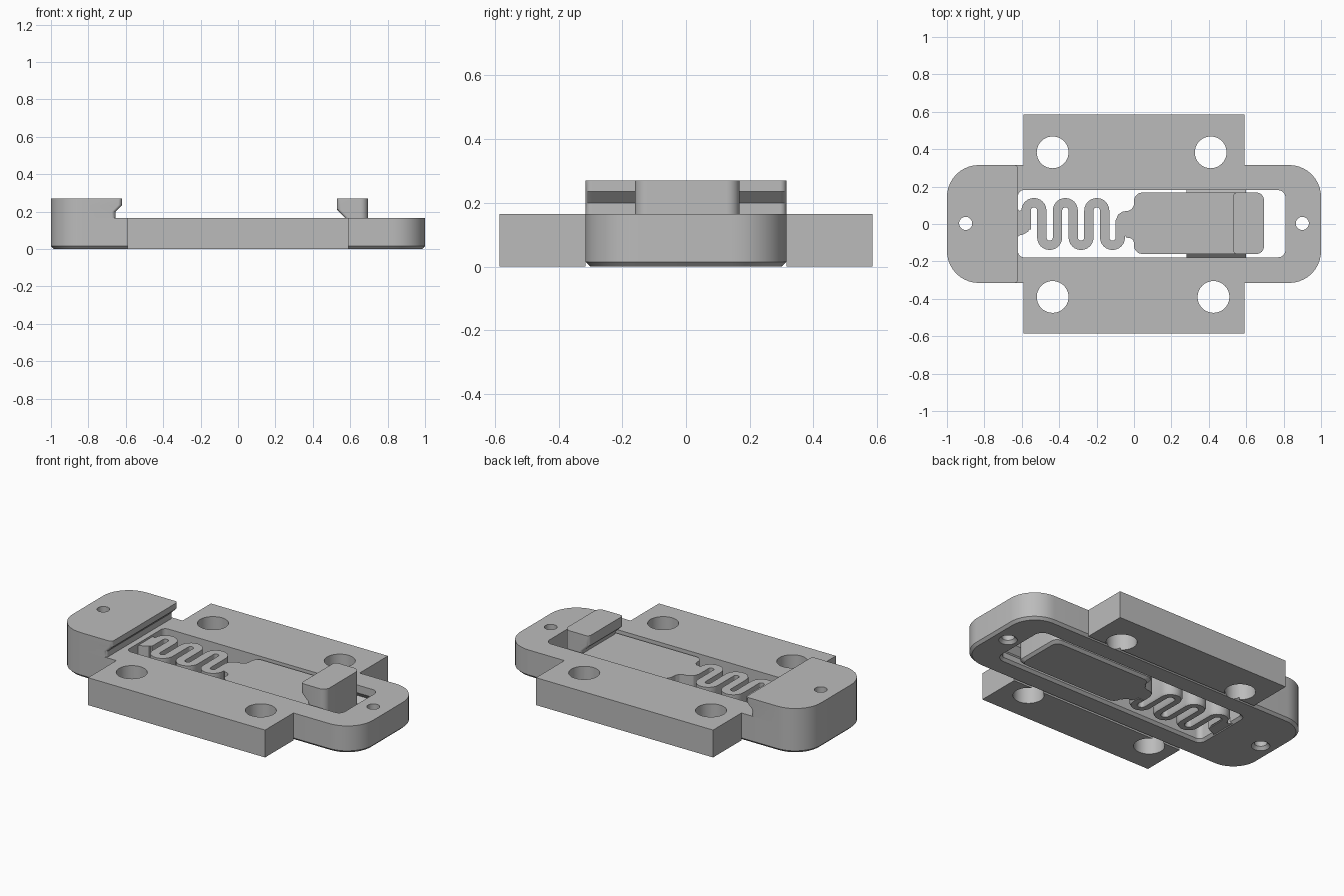
import bpy, bmesh
from math import pi, cos, sin

cube = bpy.data.objects.get("Cube")
if cube:
    bpy.data.objects.remove(cube)

grey = bpy.data.materials.new("mid_grey")
grey.use_nodes = True
colour = (0.5, 0.5, 0.5, 1)
grey.diffuse_color = colour
grey.node_tree.nodes["Principled BSDF"].inputs["Base Color"].default_value = colour


def rounded(x0, x1, y0, y1, r_left, r_right, steps=10):
    """Counter-clockwise rectangle with separate left and right corner radii."""
    corners = [(x1, y1, -1, -1, r_right), (x0, y1, 1, -1, r_left),
               (x0, y0, 1, 1, r_left), (x1, y0, -1, 1, r_right)]
    points = []
    for quarter, (x, y, sx, sy, r) in enumerate(corners):
        for i in range(steps + 1):
            a = (quarter + i / steps) * pi / 2
            points.append((x + sx * r + r * cos(a), y + sy * r + r * sin(a)))
    return points


def circle(x, y, r, n=40):
    return [(x + r * cos(2 * pi * i / n), y + r * sin(2 * pi * i / n)) for i in range(n)]


def loft(name, *rings):
    """Solid through matching outlines, each given as (outline, z)."""
    bm = bmesh.new()
    loops = [[bm.verts.new((x, y, z)) for x, y in outline] for outline, z in rings]
    n = len(loops[0])
    bm.faces.new(loops[0][::-1])
    bm.faces.new(loops[-1])
    for low, high in zip(loops, loops[1:]):
        for i in range(n):
            j = (i + 1) % n
            bm.faces.new((low[i], low[j], high[j], high[i]))
    bmesh.ops.recalc_face_normals(bm, faces=bm.faces)
    mesh = bpy.data.meshes.new(name)
    bm.to_mesh(mesh)
    bm.free()
    mesh.materials.append(grey)
    ob = bpy.data.objects.new(name, mesh)
    bpy.context.collection.objects.link(ob)
    return ob


def prism(name, outline, z0, z1):
    return loft(name, (outline, z0), (outline, z1))


def ridge(name, x0, x1, side, base, tip, z, half):
    """Long triangular rib pointing outwards in y."""
    rib = [(side * base, z - half), (side * tip, z), (side * base, z + half)]
    ob = prism(name, rib, x0, x1)
    for v in ob.data.vertices:
        y, h, x = v.co
        v.co = (x, y, h)
    bm = bmesh.new()
    bm.from_mesh(ob.data)
    bmesh.ops.recalc_face_normals(bm, faces=bm.faces)
    bm.to_mesh(ob.data)
    bm.free()
    return ob


def finish(ob, cutters=()):
    bpy.ops.object.select_all(action='DESELECT')
    bpy.context.view_layer.objects.active = ob
    ob.select_set(True)
    for c in cutters:
        mod = ob.modifiers.new("cut", 'BOOLEAN')
        mod.operation, mod.solver, mod.object = 'DIFFERENCE', 'EXACT', c
        bpy.ops.object.modifier_apply(modifier=mod.name)
    bpy.ops.object.shade_smooth_by_angle(angle=0.5)


TOP, HEAD, C = 0.165, 0.27, 0.015
W, H, Y = 0.315, 0.585, 0.59

# Hole and window cutters
screw_holes = [prism("screw_cutter", circle(x, y, 0.085), -0.1, 0.4)
               for x, y in [(-0.435, 0.383), (0.41, 0.383), (-0.435, -0.39), (0.425, -0.39)]]
pin_holes = [loft("pin_cutter", (circle(x, 0.003, 0.06), -0.01),
                  (circle(x, 0.003, 0.035), 0.018), (circle(x, 0.003, 0.035), 0.4))
             for x in (-0.9, 0.9)]


def window_outline(g):
    return rounded(-0.62 - g, 0.81 + g, -0.178 - g, 0.181 + g, 0.03 + g, 0.04 + g)


window = loft("window_cutter", (window_outline(0.025), -0.01),
              (window_outline(0), C), (window_outline(0), 0.4))
grooves = [ridge("groove_cutter", 0.26, 0.8, s, 0.17, 0.212, 0.085, 0.045) for s in (-1, 1)]

# Base frame with a chamfered lower edge
full = rounded(-1, 1, -W, W, 0.17, 0.17)
small = rounded(-1 + C, 1 - C, -W + C, W - C, 0.17 - C, 0.17 - C)
frame = loft("base_frame", (small, 0), (full, C), (full, TOP))
finish(frame, [window] + pin_holes + screw_holes + grooves)

# Mounting plates on both sides
for label, s in (("back", 1), ("front", -1)):
    y0, y1 = sorted((s * W, s * H))
    plate = prism(label + "_mounting_plate", [(-Y, y0), (Y, y0), (Y, y1), (-Y, y1)], 0, TOP)
    finish(plate, screw_holes)


# Raised end block with an undercut lip
def block_outline(x):
    return rounded(-1, x, -W, W, 0.17, 0.02)


block = loft("end_block", (block_outline(-0.655), TOP), (block_outline(-0.655), 0.2),
             (block_outline(-0.62), 0.235), (block_outline(-0.62), HEAD))
finish(block, pin_holes)

# Sliding tongue with side ribs
S0, S1, DECK = -0.16, 0.168, 0.153


def slider_outline(g):
    return rounded(g, 0.695 - g, S0 + g, S1 - g, 0.045, 0.04)


slider = loft("slider", (slider_outline(C), 0), (slider_outline(0), C), (slider_outline(0), DECK))
finish(slider)
for label, s in (("back", 1), ("front", -1)):
    finish(ridge(label + "_slider_rib", 0.28, 0.6, s, 0.155, 0.195, 0.085, 0.04))


# Catch on the slider, undercut towards the end block
def catch_outline(x):
    return rounded(x, 0.695, S0, S1, 0.02, 0.04)


catch = loft("catch", (catch_outline(0.575), DECK), (catch_outline(0.57), 0.17),
             (catch_outline(0.53), 0.21), (catch_outline(0.53), HEAD))
finish(catch)

# Serpentine spring: straight legs joined by half turns
R, REACH = 0.042, 0.072
path = [(-0.577, -0.03, 0.0)]
for k in range(6):
    up = k % 2 == 0
    cx = -0.535 + 2 * R * k
    for i in range(13):
        t = pi * i / 12
        y = REACH + R * sin(t) if up else -REACH - R * sin(t)
        path.append((cx - R * cos(t), y, t if up else -t))
path.append((-0.535 + R * 11, -0.03, 0.0))


def spring_outline(half):
    left, right = [], []
    for n, (x, y, _) in enumerate(path):
        ax, ay, _ = path[max(n - 1, 0)]
        bx, by, _ = path[min(n + 1, len(path) - 1)]
        length = ((bx - ax) ** 2 + (by - ay) ** 2) ** 0.5
        nx, ny = (ay - by) / length * half, (bx - ax) / length * half
        left.append((x + nx, y + ny))
        right.append((x - nx, y - ny))
    return left[::-1] + right


finish(loft("spring", (spring_outline(0.017), 0), (spring_outline(0.025), C),
            (spring_outline(0.025), DECK)))

# Joints from the spring to the frame and to the slider
anchor = [(-0.63, 0.085), (-0.61, 0.07), (-0.59, 0.08), (-0.553, 0.075), (-0.553, 0),
          (-0.565, -0.04), (-0.59, -0.055), (-0.61, -0.06), (-0.63, -0.075)]
neck = [(0.03, 0.11), (0, 0.1), (-0.012, 0.08), (-0.03, 0.07), (-0.06, 0.067), (-0.085, 0.05),
        (-0.098, 0.02), (-0.099, -0.06), (-0.05, -0.06), (-0.04, -0.073), (-0.02, -0.075),
        (-0.005, -0.085), (0, -0.1), (0.03, -0.11)]
finish(prism("spring_anchor", anchor[::-1], 0.004, DECK))
finish(prism("spring_neck", neck, 0.004, DECK))

# Cutters are no longer needed
for c in screw_holes + pin_holes + grooves + [window]:
    bpy.data.objects.remove(c)
